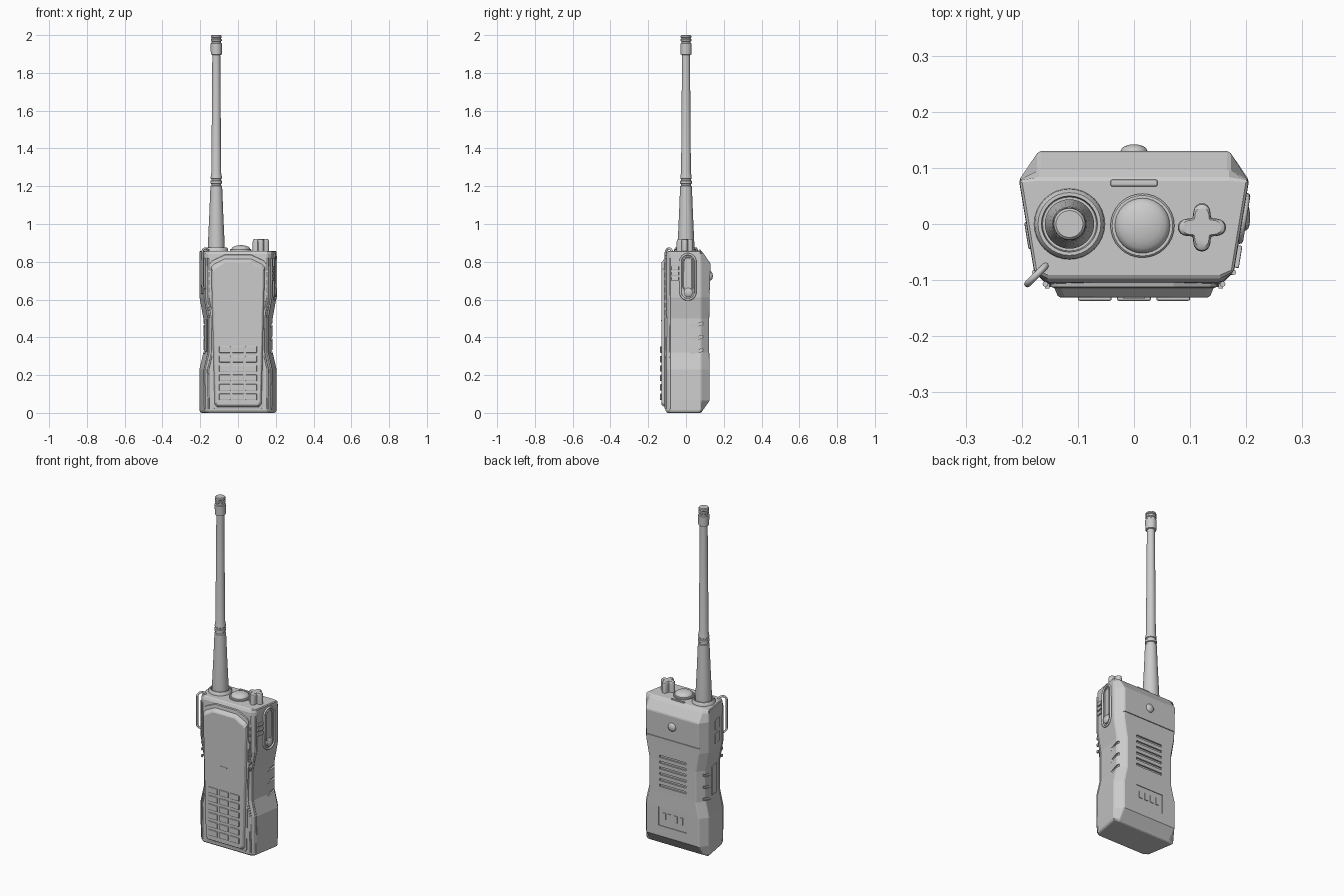
import bpy, bmesh, math
from mathutils import Matrix, Vector

if "Cube" in bpy.data.objects:
    bpy.data.objects.remove(bpy.data.objects["Cube"])


def finish(name, bm, smooth=None):
    bmesh.ops.recalc_face_normals(bm, faces=bm.faces)
    me = bpy.data.meshes.new(name)
    bm.to_mesh(me)
    bm.free()
    ob = bpy.data.objects.new(name, me)
    bpy.context.collection.objects.link(ob)
    if smooth:
        bpy.ops.object.select_all(action='DESELECT')
        bpy.context.view_layer.objects.active = ob
        ob.select_set(True)
        bpy.ops.object.shade_smooth_by_angle(angle=math.radians(smooth))
    return ob


def loft(name, rings, smooth=None):
    """Skin a stack of equal-length rings and cap both ends."""
    bm = bmesh.new()
    vs = [[bm.verts.new(p) for p in r] for r in rings]
    n = len(vs[0])
    for a, b in zip(vs, vs[1:]):
        for i in range(n):
            j = (i + 1) % n
            bm.faces.new((a[i], a[j], b[j], b[i]))
    bm.faces.new(vs[0])
    bm.faces.new(vs[-1])
    return finish(name, bm, smooth)


def lathe(name, x, y, profile, n=32):
    return loft(name, [[(x + r * math.cos(2 * math.pi * i / n), y + r * math.sin(2 * math.pi * i / n), z)
                        for i in range(n)] for r, z in profile], 35)


def boxes(name, items, bevel=0):
    """One mesh of boxes: (centre, size, x tilt, z turn)."""
    bm = bmesh.new()
    for c, s, tilt, turn in items:
        m = (Matrix.Translation(c) @ Matrix.Rotation(turn, 4, 'Z') @ Matrix.Rotation(tilt, 4, 'X')
             @ Matrix.Diagonal((*s, 1)))
        bmesh.ops.create_cube(bm, size=1, matrix=m)
    ob = finish(name, bm)
    if bevel:
        mod = ob.modifiers.new("soft", 'BEVEL')
        mod.width, mod.segments = bevel, 2
    return ob


def tube(name, pts, r, closed=False):
    cu = bpy.data.curves.new(name, 'CURVE')
    cu.dimensions = '3D'
    cu.bevel_depth, cu.bevel_resolution, cu.use_fill_caps = r, 2, True
    sp = cu.splines.new('POLY')
    sp.points.add(len(pts) - 1)
    for p, q in zip(sp.points, pts):
        p.co = (*q, 1)
    sp.use_cyclic_u = closed
    ob = bpy.data.objects.new(name, cu)
    bpy.context.collection.objects.link(ob)
    return ob


def oval(c, u, a, b, n=40, flat=False):
    """Oval in the plane of horizontal direction u and z."""
    u = Vector(u).normalized()
    out = []
    for i in range(n):
        t = 2 * math.pi * i / n
        dz = math.sin(t) * a + (b - a) * (1 if math.sin(t) > 0 else -1)
        out.append(Vector(c) + u * a * math.cos(t) + Vector((0, 0, dz)))
    return out


# Main case: stacked cross-sections with a waist and chamfered back ends
def section(z, w, back, front):
    half = [(w - .035, back), (w, min(.078, back - .002)), (w - .027, -.085), (w - .05, front)]
    return [(x, y, z) for x, y in half] + [(-x, y, z) for x, y in reversed(half)]


levels = [(0, .198, .08, -.1), (.012, .204, .088, -.108), (.065, .205, .125, -.109), (.23, .205, .125, -.109),
          (.32, .184, .123, -.109), (.50, .184, .123, -.109), (.61, .204, .125, -.109), (.79, .205, .13, -.107),
          (.84, .205, .096, -.104), (.858, .204, .081, -.095)]
body = loft("radio_case", [section(*l) for l in levels])
bev = body.modifiers.new("soft", 'BEVEL')
bev.width, bev.segments, bev.limit_method, bev.angle_limit = .004, 1, 'ANGLE', math.radians(35)

# Grooves: speaker slats, battery seam, label recess and side grips
cuts = [((0, .127, .36 + i * .034), (.17, .026, .013), 0, 0) for i in range(6)]
cuts += [((0, .13, .645), (.5, .018, .006), 0, 0), ((0, .13, .18), (.18, .018, .11), 0, 0)]
cuts += [((s * .188, .075, .33 + i * .07), (.028, .11, .014), .25, 0) for s in (-1, 1) for i in range(3)]
cutter = boxes("groove_cutter", cuts)
cutter.hide_render = True
cutter.hide_viewport = True
mod = body.modifiers.new("grooves", 'BOOLEAN')
mod.object, mod.operation, mod.solver = cutter, 'DIFFERENCE', 'EXACT'

# Plain raised blocks in the label recess
boxes("label_blocks", [((-.055 + i * .037, .122, .185), (.022, .006, .04), 0, 0) for i in range(4)], .001)


# Raised front panel with arched top
def panel(y, xt, xb, z0, z1):
    half = [(xb - .012, z0), (xb, z0 + .015), (xt, z1 - .045), (xt - .012, z1 - .03), (.07, z1)]
    return [(x, y, z) for x, z in half] + [(-x, y, z) for x, z in reversed(half)]


loft("front_panel", [panel(-.095, .148, .134, .018, .84), panel(-.112, .148, .134, .02, .835),
                     panel(-.114, .142, .124, .032, .815), panel(-.128, .136, .118, .04, .80),
                     panel(-.131, .131, .114, .045, .794)])

# Keypad and a small microphone slot
keys = [((-.07 + c * .07, -.132, .085 + r * .05), (.06, .01, .034), 0, 0) for r in range(6) for c in range(3)]
boxes("keypad_buttons", keys, .003)
boxes("microphone_slot", [((0, -.131, .49), (.04, .004, .005), 0, 0)])

# Wavy trim ridges following the front corners
for s, side in ((-1, "left"), (1, "right")):
    for k, (dx, y) in enumerate(((-.028, -.086), (-.047, -.107))):
        tube(f"{side}_trim_{k}", [(s * (w + dx), y, z) for z, w in
             ((.02, .203), (.23, .205), (.32, .184), (.50, .184), (.61, .204), (.82, .205))], .005)
    boxes(f"{side}_edge_studs", [((s * .155, -.109, .51 + i * .04), (.008, .012, .014), 0, 0) for i in range(7)])

# Antenna collar and whip
lathe("antenna_collar", -.115, 0, [(.064, .85), (.062, .868), (.056, .876), (.05, .876), (.048, .862)])
lathe("antenna", -.115, 0, [(.044, .855), (.044, .90), (.037, 1.05), (.031, 1.20), (.026, 1.203), (.026, 1.212),
                            (.031, 1.215), (.031, 1.228), (.026, 1.231), (.026, 1.238), (.03, 1.241),
                            (.029, 1.255), (.026, 1.27), (.021, 1.895), (.029, 1.898), (.03, 1.955),
                            (.025, 1.958), (.025, 1.967), (.029, 1.97), (.029, 1.978), (.025, 1.981),
                            (.025, 1.985), (.029, 1.988), (.028, 1.996), (.024, 2.0)])

# Domed top button
lathe("dome_base", .015, -.003, [(.057, .85), (.057, .864), (.054, .867)])
lathe("dome_button", .015, -.003, [(.049, .86), (.049, .868)] +
      [(.049 * math.cos(t), .868 + .02 * math.sin(t)) for t in (.3, .6, .9, 1.2, 1.5)])

# Four-lobed channel knob
def lobes(r, z, n=48):
    out = []
    for i in range(n):
        t = 2 * math.pi * i / n
        q = r * (.81 + .22 * math.cos(4 * t) - .03 * math.cos(8 * t))
        out.append((.121 + q * math.cos(t), -.006 + q * math.sin(t), z))
    return out


loft("channel_knob", [lobes(.043, .85), lobes(.043, .908), lobes(.041, .917), lobes(.035, .921)], 35)

# Back latch tab on the top edge and round back screw
boxes("top_tab", [((0, .073, .858), (.084, .012, .012), 0, 0)], .003)
screw = lathe("back_screw", 0, 0, [(.024, -.01), (.024, .003)] +
              [(.024 * math.cos(t), .003 + .012 * math.sin(t)) for t in (.4, .8, 1.2, 1.5)], 24)
screw.matrix_world = Matrix.Translation((0, .127, .725)) @ Matrix.Rotation(-math.pi / 2, 4, 'X')

# Carry ring hanging on the left front corner
tube("carry_ring", oval((-.173, -.09, .765), (-1, -1, 0), .024, .105), .006, True)
boxes("ring_mount", [((-.16, -.076, .825), (.03, .03, .05), 0, 0)], .006)

# Oval clip on the right side with its stud
slope = (.16, 1, 0)
tube("clip_ring", oval((.195, .01, .72), slope, .04, .12), .006, True)
tube("clip_inner_ring", oval((.194, .01, .735), slope, .024, .09), .004, True)
stud = lathe("clip_stud", 0, 0, [(.024, -.01), (.024, .006), (.018, .011), (.006, .013)], 24)
stud.matrix_world = Matrix.Translation((.194, .012, .637)) @ Matrix.Rotation(math.pi / 2, 4, 'Y')

# Side switches: socket cover on the right, talk bar and buttons on the left
turn = -.16
boxes("socket_cover", [((.184, -.058, .71 + i * .028), (.012, .04, .02), 0, turn) for i in range(3)], .002)
boxes("talk_buttons", [((-.167, -.02, .41), (.012, .06, .17), 0, -turn),
                       ((-.186, -.02, .66), (.012, .05, .06), 0, -turn),
                       ((-.186, -.02, .74), (.012, .05, .06), 0, -turn)], .004)
